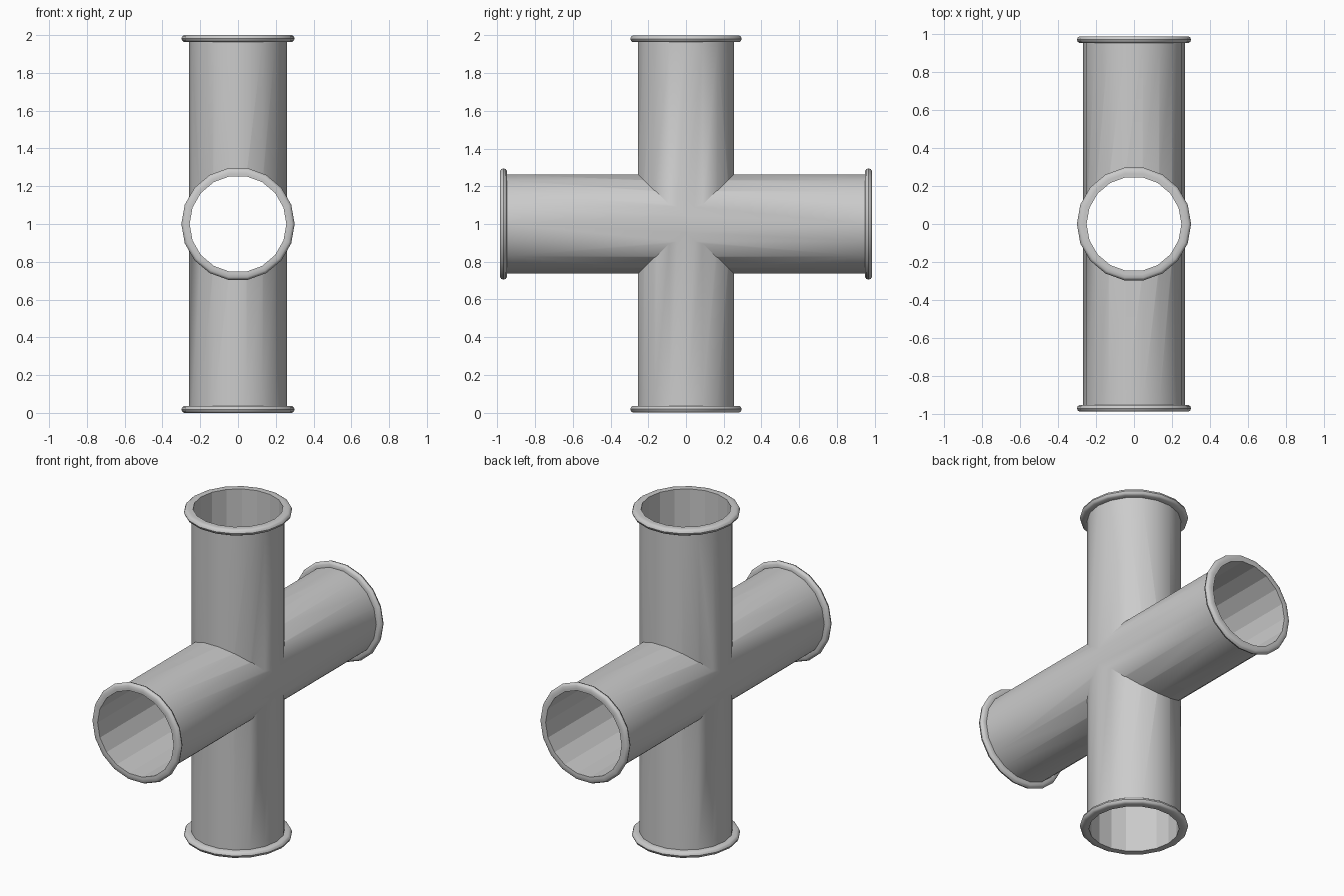
import bpy, bmesh, math
from mathutils import Matrix

if "Cube" in bpy.data.objects:
    bpy.data.objects.remove(bpy.data.objects["Cube"])

SIDES = 18
ROT_Y = Matrix.Rotation(math.pi / 2, 4, 'X')   # lay a vertical tube along y
CENTRE = Matrix.Translation((0, 0, 1))


def lathe(name, profile, matrix):
    """Solid of revolution about z from (radius, height) points."""
    bm = bmesh.new()
    rings = []
    for r, z in profile:
        rings.append([bm.verts.new((r * math.cos(2 * math.pi * i / SIDES),
                                    r * math.sin(2 * math.pi * i / SIDES), z))
                      for i in range(SIDES)])
    for a, b in zip(rings, rings[1:]):
        for i in range(SIDES):
            j = (i + 1) % SIDES
            bm.faces.new((a[i], a[j], b[j], b[i]))
    bm.faces.new(rings[0][::-1])
    bm.faces.new(rings[-1])
    bm.transform(matrix)
    bmesh.ops.recalc_face_normals(bm, faces=bm.faces)
    me = bpy.data.meshes.new(name)
    bm.to_mesh(me)
    bm.free()
    ob = bpy.data.objects.new(name, me)
    bpy.context.collection.objects.link(ob)
    return ob


def tube_profile(radius, half):
    """Tube with a rounded bead at each end."""
    bead = [(0.268, 0.0), (0.286, 0.0), (0.295, 0.006), (0.30, 0.018),
            (0.295, 0.030), (0.286, 0.036), (radius, 0.036)]
    low = [(r, -half + z) for r, z in bead]
    return low + [(r, -z) for r, z in reversed(low)]


def boolean(target, other, op):
    m = target.modifiers.new(op, 'BOOLEAN')
    m.operation = op
    m.solver = 'EXACT'
    m.object = other
    bpy.context.view_layer.objects.active = target
    bpy.ops.object.modifier_apply(modifier=m.name)
    bpy.data.objects.remove(other)


# outer shell: two crossing tubes with beaded ends
pipe = lathe("cross_pipe", tube_profile(0.259, 1.0), CENTRE)
cross = lathe("horizontal_tube", tube_profile(0.267, 0.986), CENTRE @ ROT_Y)
boolean(pipe, cross, 'UNION')

# hollow bores through both tubes
bore_v = lathe("bore_vertical", [(0.249, -1.2), (0.249, 1.2)], CENTRE)
bore_h = lathe("bore_horizontal", [(0.256, -1.2), (0.256, 1.2)], CENTRE @ ROT_Y)
boolean(bore_v, bore_h, 'UNION')
boolean(pipe, bore_v, 'DIFFERENCE')

# smooth outside, faceted inside
bpy.ops.object.select_all(action='DESELECT')
pipe.select_set(True)
bpy.context.view_layer.objects.active = pipe
bpy.ops.object.shade_smooth_by_angle(angle=math.radians(35))
for p in pipe.data.polygons:
    c = p.center.copy()
    c.z -= 1
    if p.normal.dot(c) < 0 and max(abs(p.normal.y), abs(p.normal.z)) < 1.01:
        horizontal = abs(p.normal.y) < 0.01
        r = math.hypot(c.x, c.z) if horizontal else math.hypot(c.x, c.y)
        if r < 0.258:
            p.use_smooth = False
